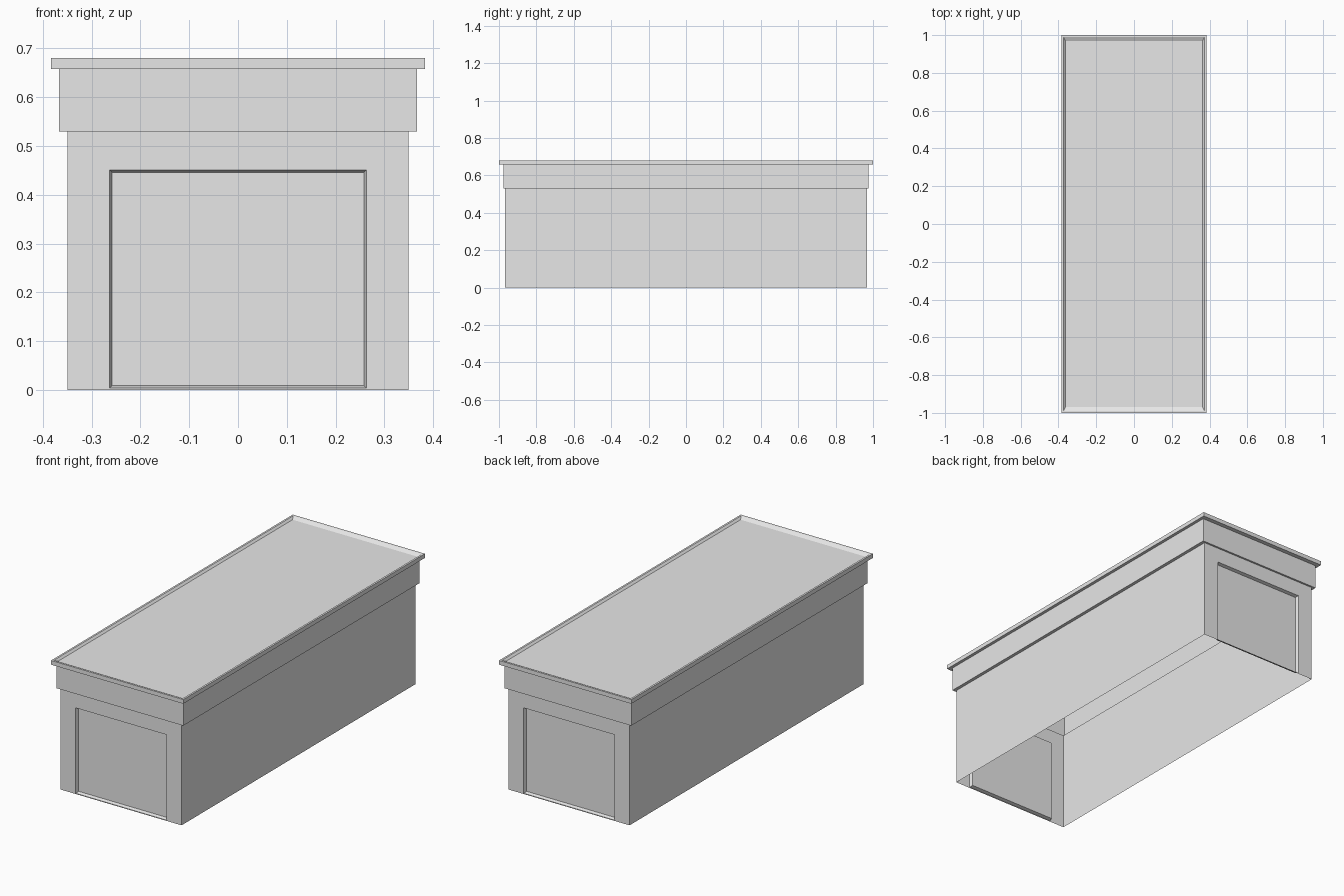
import bpy
import bmesh

cube = bpy.data.objects.get("Cube")
if cube:
    bpy.data.objects.remove(cube, do_unlink=True)

grey = bpy.data.materials.new("plain grey")
grey.use_nodes = True
grey.diffuse_color = (0.8, 0.8, 0.8, 1)
grey.node_tree.nodes["Principled BSDF"].inputs["Base Color"].default_value = (0.8, 0.8, 0.8, 1)


def make_object(name, bm):
    mesh = bpy.data.meshes.new(name)
    bm.to_mesh(mesh)
    bm.free()
    mesh.materials.append(grey)
    obj = bpy.data.objects.new(name, mesh)
    bpy.context.collection.objects.link(obj)
    return obj


def ring(bm, x, y, z):
    """Rectangle of vertices, anticlockwise from above."""
    return [bm.verts.new((sx * x, sy * y, z))
            for sx, sy in ((-1, -1), (1, -1), (1, 1), (-1, 1))]


def bridge(bm, a, b, skip=()):
    """Join two four-point rings with quads."""
    for i in range(4):
        if i not in skip:
            j = (i + 1) % 4
            bm.faces.new((a[i], a[j], b[j], b[i]))


def loft(name, sections, closed_top=False, skip=()):
    bm = bmesh.new()
    rings = [ring(bm, *s) for s in sections]
    for a, b in zip(rings, rings[1:]):
        bridge(bm, a, b, skip)
    if closed_top:
        bm.faces.new(rings[-1])
    return make_object(name, bm)


BODY_X, BODY_Y, BODY_TOP = 0.35, 0.967, 0.53
BAND_X, BAND_Y, BAND_TOP = 0.367, 0.977, 0.658
ROOF_X, ROOF_Y, ROOF_TOP = 0.383, 1.0, 0.68

# Long side walls, open underneath
loft("side_walls", [(BODY_X, BODY_Y, 0), (BODY_X, BODY_Y, BODY_TOP)], skip=(0, 2))

# Stepped band under the roof
loft("upper_band", [(BODY_X, BODY_Y, BODY_TOP), (BAND_X, BAND_Y, BODY_TOP),
                    (BAND_X, BAND_Y, BAND_TOP)])

# Overhanging roof slab with a shallow sunken top
loft("roof_slab", [(BAND_X, BAND_Y, BAND_TOP), (ROOF_X, ROOF_Y, BAND_TOP),
                   (ROOF_X, ROOF_Y, ROOF_TOP),
                   (ROOF_X - 0.01, ROOF_Y - 0.01, ROOF_TOP),
                   (ROOF_X - 0.02, ROOF_Y - 0.03, ROOF_TOP - 0.01)], closed_top=True)


def end_wall(name, side):
    """End wall with a large recessed panel; side is -1 front, 1 back."""
    bm = bmesh.new()

    def frame(half, low, high, depth):
        y = side * (BODY_Y - depth)
        return [bm.verts.new((-side * x, y, z)) for x, z in
                ((-half, low), (half, low), (half, high), (-half, high))]

    outer = frame(BODY_X, 0, BODY_TOP, 0)
    opening = frame(0.263, 0.004, 0.451, 0)
    panel = frame(0.258, 0.009, 0.446, 0.017)
    bridge(bm, outer, opening)
    bridge(bm, opening, panel)
    bm.faces.new(panel)
    return make_object(name, bm)


end_wall("front_wall", -1)
end_wall("back_wall", 1)
